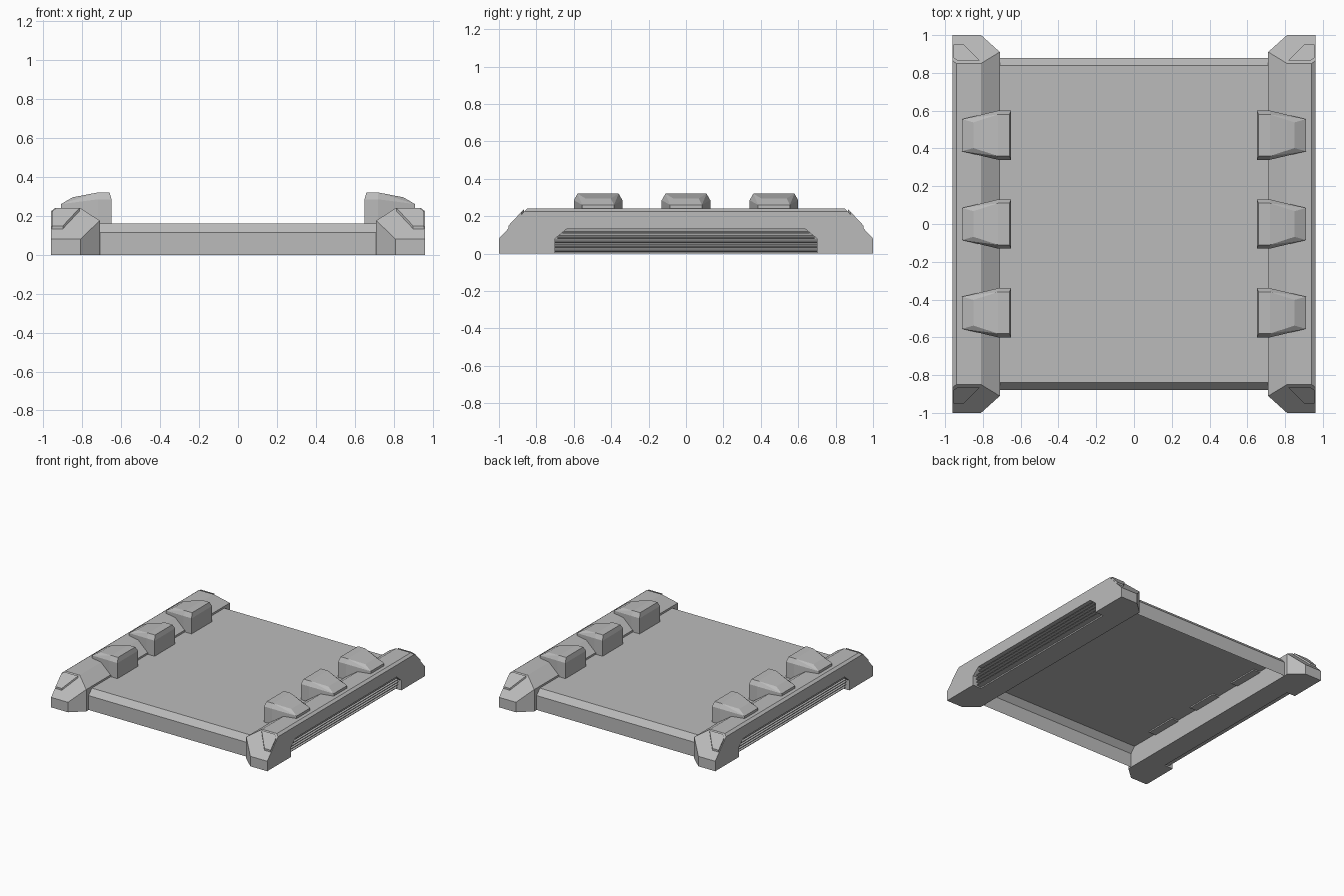
import bpy, bmesh
from mathutils import Vector

cube = bpy.data.objects.get("Cube")
if cube:
    bpy.data.objects.remove(cube, do_unlink=True)

grey = bpy.data.materials.new("panel_grey")
grey.use_nodes = True
colour = (0.5, 0.5, 0.5, 1)
grey.diffuse_color = colour
grey.node_tree.nodes["Principled BSDF"].inputs["Base Color"].default_value = colour


def add_object(name, bm, mirror=(False, False)):
    bmesh.ops.recalc_face_normals(bm, faces=bm.faces[:])
    mesh = bpy.data.meshes.new(name)
    bm.to_mesh(mesh)
    bm.free()
    mesh.materials.append(grey)
    obj = bpy.data.objects.new(name, mesh)
    bpy.context.collection.objects.link(obj)
    if any(mirror):
        mod = obj.modifiers.new("mirror", 'MIRROR')
        mod.use_axis = (mirror[0], mirror[1], False)
        mod.use_mirror_merge = False
    return obj


def hull(points, bm=None):
    """Convex solid around the points, added to bm."""
    bm = bm or bmesh.new()
    verts = [bm.verts.new(p) for p in points]
    result = bmesh.ops.convex_hull(bm, input=verts)
    spare = [g for g in result["geom_interior"] if isinstance(g, bmesh.types.BMVert)]
    bmesh.ops.delete(bm, geom=spare, context='VERTS')
    bmesh.ops.dissolve_limit(bm, angle_limit=0.01, verts=bm.verts[:], edges=bm.edges[:])
    return bm


def box(lo, hi):
    return hull([(x, y, z) for x in (lo[0], hi[0])
                 for y in (lo[1], hi[1]) for z in (lo[2], hi[2])])


# Floor slab: hollow underneath, with bevelled front and back edges
bm = bmesh.new()
profile = [(-.88, 0), (-.88, .115), (-.84, .16), (.84, .16), (.88, .115), (.88, 0)]
rows = [[bm.verts.new((x, y, z)) for y, z in profile] for x in (-.72, .72)]
for i in range(len(profile) - 1):
    bm.faces.new((rows[0][i], rows[1][i], rows[1][i + 1], rows[0][i + 1]))
slab = add_object("floor_slab", bm)
if slab.data.polygons[2].normal.z < 0:
    slab.data.flip_normals()

# Side rail: a block with sloped ends, chamfered corners and sloped inner edge
bm = box((.71, -1, 0), (.96, 1, .24))
cuts = [((.96, 0, .225), (.015, 0, .02)), ((.81, 0, .24), (-.065, 0, .1))]
for s in (-1, 1):
    cuts += [((.8, s, .08), (0, .16 * s, .15)), ((.81, s, 0), (-.09, .1 * s, 0))]
for point, normal in cuts:
    geom = bm.verts[:] + bm.edges[:] + bm.faces[:]
    bmesh.ops.bisect_plane(bm, geom=geom, plane_co=Vector(point),
                           plane_no=Vector(normal), clear_outer=True)
    bmesh.ops.holes_fill(bm, edges=[e for e in bm.edges if e.is_boundary])
rail = add_object("side_rail", bm)

# Recess in the outer side of the rail
outline = [(.7, -.02), (.7, .08), (.64, .13)]
cutter = add_object("recess_cutter", hull(
    [(x, s * y, z) for y, z in outline for s in (-1, 1)
     for x in (.88 + max(z, 0) * .25, 1.05)]))
cutter.hide_render = True
cutter.hide_viewport = True
cutter.display_type = 'WIRE'
cut = rail.modifiers.new("recess", 'BOOLEAN')
cut.operation = 'DIFFERENCE'
cut.solver = 'EXACT'
cut.object = cutter
mirror = rail.modifiers.new("mirror", 'MIRROR')
mirror.use_mirror_merge = False

# Slats inside the recess, leaning outward with height
bm = bmesh.new()
for i in range(5):
    z = .008 + .024 * i
    half = .7 - max(0, z - .07) * 1.2
    tip = .925 + .005 * i
    section = [(.87, z), (tip, z + .004), (tip, z + .009), (.87, z + .022)]
    slat = hull([(x, s * half, h) for x, h in section for s in (-1, 1)])
    mesh = bpy.data.meshes.new("slat_part")
    slat.to_mesh(mesh)
    slat.free()
    bm.from_mesh(mesh)
    bpy.data.meshes.remove(mesh)
add_object("rail_grille", bm, (True, False))

# Raised plates on the sloped rail ends
plan = [(.955, .95), (.9, .95), (.815, .865), (.935, .865), (.955, .88)]
add_object("end_plate", hull(
    [(x, y, .08 + (1 - y) * 1.067 + lift) for x, y in plan for lift in (-.02, .015)]),
    (True, True))

# Clamps gripping the slab: tapered blocks with a bevelled, falling top
base = [(.65, .13, .285), (.72, .13, .285), (.91, .085, .26)]
crown = [(.66, .11, .32), (.72, .11, .32), (.85, .068, .295)]
for name, centre in (("front", -.47), ("middle", 0), ("back", .47)):
    points = []
    for s in (-1, 1):
        points += [(x, centre + s * y, h) for x, y, z in base for h in (.15, z)]
        points += [(x, centre + s * y, z) for x, y, z in crown]
    add_object(name + "_clamp", hull(points), (True, False))
